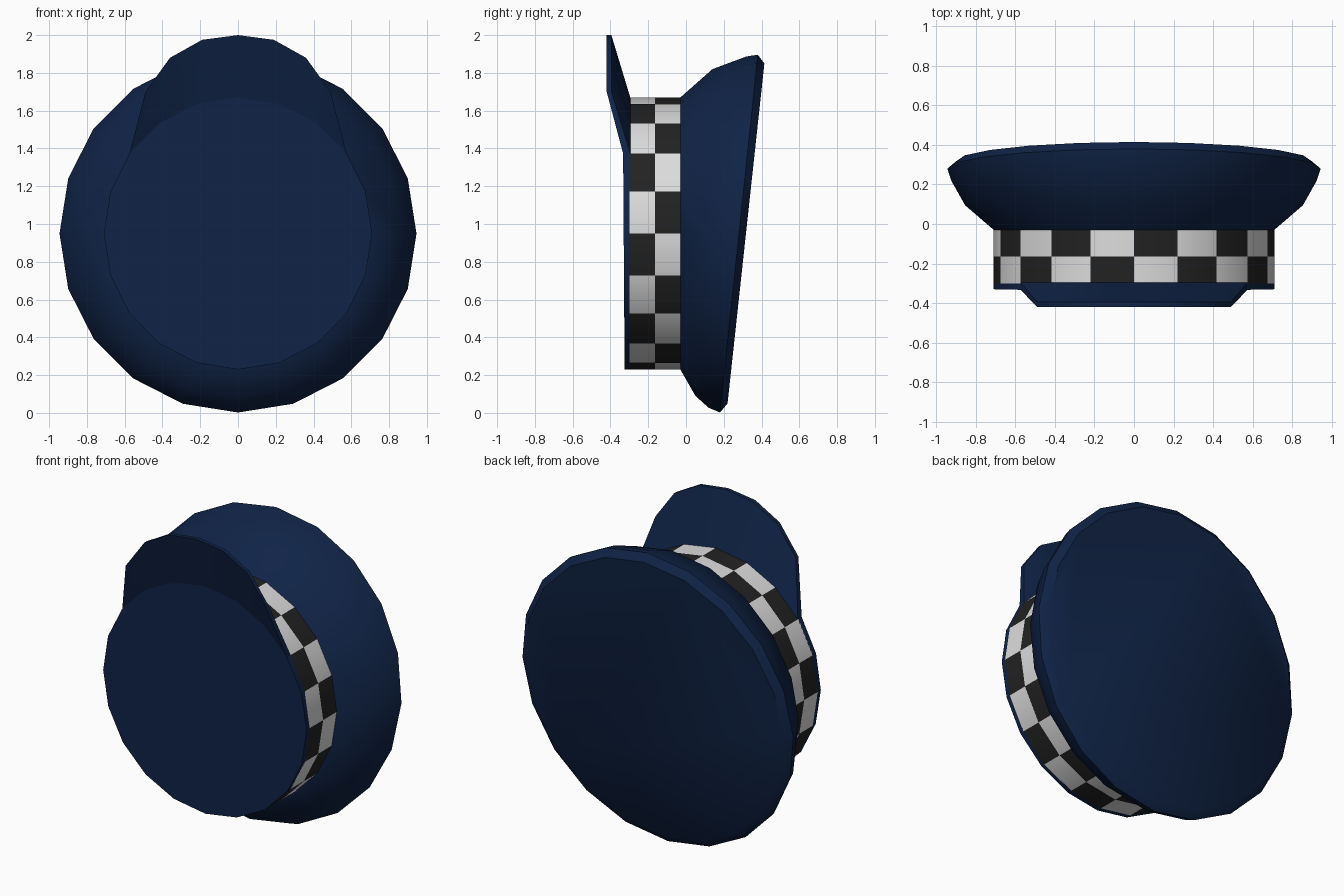
import bpy, math

if "Cube" in bpy.data.objects:
    bpy.data.objects.remove(bpy.data.objects["Cube"])

N = 20          # sides around the hat
CZ = 0.95       # height of the hat axis


def material(name, col):
    m = bpy.data.materials.new(name)
    m.diffuse_color = (*col, 1)
    m.use_nodes = True
    m.node_tree.nodes["Principled BSDF"].inputs["Base Color"].default_value = m.diffuse_color
    return m


navy = material("navy cloth", (0.005, 0.017, 0.062))
light = material("light check", (0.72, 0.72, 0.72))
dark = material("dark check", (0.016, 0.016, 0.016))


def build(name, verts, faces, mats, rule=None, angle=40):
    me = bpy.data.meshes.new(name)
    me.from_pydata(verts, [], faces)
    ob = bpy.data.objects.new(name, me)
    bpy.context.collection.objects.link(ob)
    for m in mats:
        me.materials.append(m)
    if rule:
        for p in me.polygons:
            p.material_index = rule(p.index)
    bpy.ops.object.select_all(action='DESELECT')
    ob.select_set(True)
    bpy.context.view_layer.objects.active = ob
    bpy.ops.object.mode_set(mode='EDIT')
    bpy.ops.mesh.select_all(action='SELECT')
    bpy.ops.mesh.normals_make_consistent(inside=False)
    bpy.ops.object.mode_set(mode='OBJECT')
    bpy.ops.object.shade_smooth_by_angle(angle=math.radians(angle))
    return ob


def ring(r, y_low, y_high, cz=CZ, rx=None):
    """Ring around y, tilted so that y runs from y_low (bottom) to y_high (top)."""
    rx = rx or r
    out = []
    for k in range(N):
        a = 2 * math.pi * k / N
        c = math.cos(a)
        out.append((rx * math.sin(a), y_low + (y_high - y_low) * (1 + c) / 2, cz + r * c))
    return out


def strips(n_rings):
    return [(j * N + k, j * N + (k + 1) % N, (j + 1) * N + (k + 1) % N, (j + 1) * N + k)
            for j in range(n_rings - 1) for k in range(N)]


# crown: tilted rings flaring out, closed with a flat top
rings = [ring(0.72, -0.03, -0.03, CZ, 0.71), ring(0.865, 0.05, 0.14, 0.955, 0.855),
         ring(0.93, 0.12, 0.32, 0.957, 0.925), ring(0.947, 0.18, 0.38, 0.949, 0.945),
         ring(0.90, 0.22, 0.415)]
faces = strips(5) + [tuple(range(N)), tuple(range(4 * N, 5 * N))]
build("crown", sum(rings, []), faces, [navy])

# checked band: two rows of alternating checks
rows = [ring(0.72, y, y, CZ, 0.71) for y in (-0.03, -0.165, -0.30)]
build("checked_band", sum(rows, []), strips(3), [dark, light],
      lambda i: (i // N + i % N) % 2)

# base rim with closed front
rims = [ring(0.72, -0.295, -0.295, CZ, 0.71), ring(0.72, -0.325, -0.335, CZ, 0.71)]
build("base_rim", sum(rims, []), strips(2) + [tuple(range(N)), tuple(range(N, 2 * N))], [navy])

# peak: rises from the top seven points of the rim to a rounded outline
half = [(0, 2.0), (0.19, 1.975), (0.36, 1.88), (0.49, 1.70)]
outline = [(-x, z) for x, z in half[:0:-1]] + half
verts = []
for rim_row, y_out in ((rims[0], -0.395), (rims[1], -0.42)):
    verts += [rim_row[k % N] for k in range(-3, 4)]
    verts += [(x, y_out, z) for x, z in outline]
faces = []
for i in range(6):
    faces.append((i, i + 1, i + 8, i + 7))              # back
    faces.append((i + 14, i + 21, i + 22, i + 15))      # front
    faces.append((i + 7, i + 8, i + 22, i + 21))        # outer edge
faces += [(0, 7, 21, 14), (6, 20, 27, 13)]              # side edges
build("peak", verts, faces, [navy])
